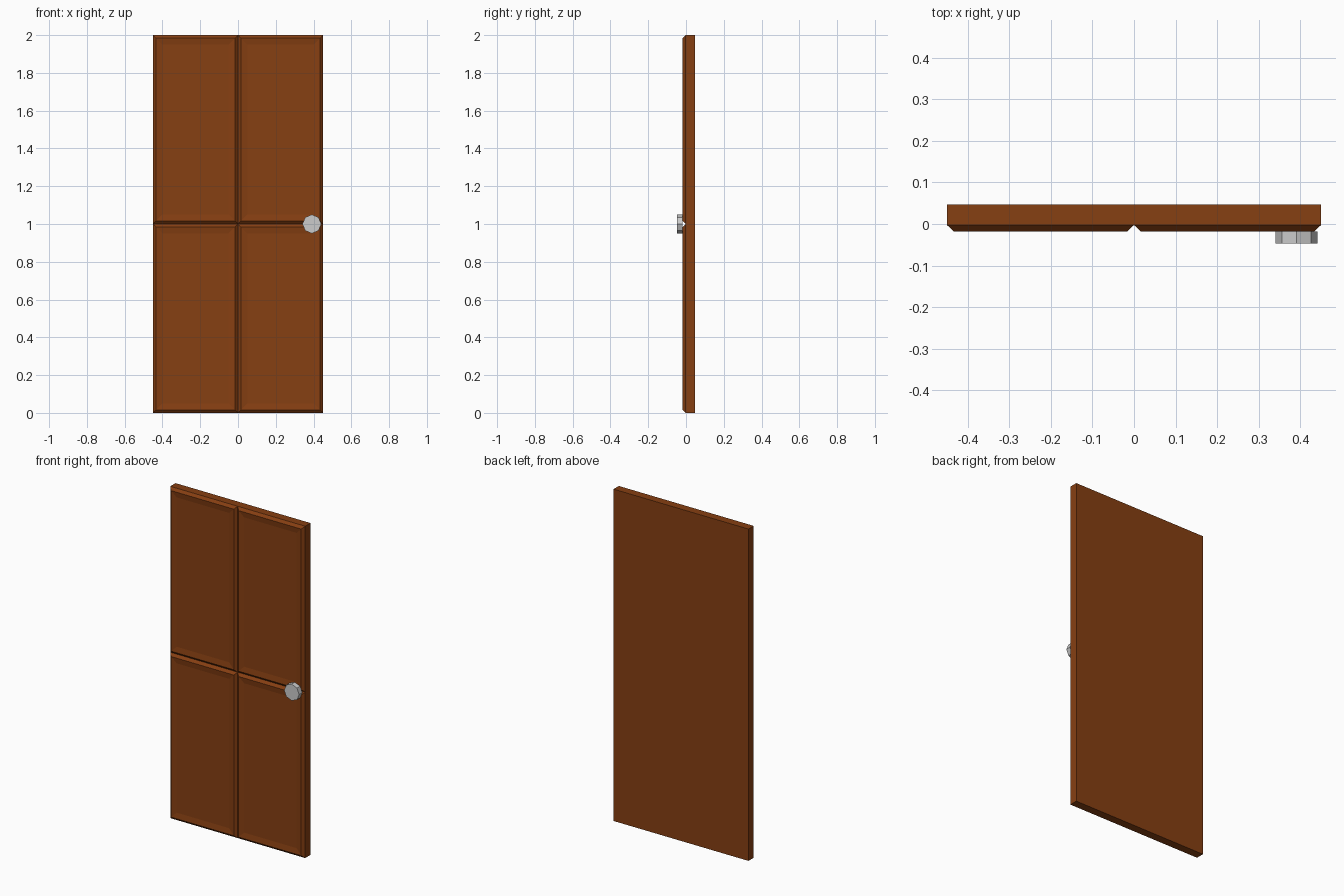
import bpy, bmesh
from math import radians
from mathutils import Matrix, Vector

if "Cube" in bpy.data.objects:
    bpy.data.objects.remove(bpy.data.objects["Cube"])

W, H = 0.9, 2.0
BACK, FACE, KNOB_Y = 0.0475, -0.0025, -0.0325
BEVEL, DEPTH = 0.016, 0.015


def add_object(name, bm, color=None):
    mesh = bpy.data.meshes.new(name)
    bm.to_mesh(mesh)
    bm.free()
    obj = bpy.data.objects.new(name, mesh)
    bpy.context.collection.objects.link(obj)
    if color:
        mat = bpy.data.materials.new(name + "_material")
        mat.diffuse_color = color
        mat.use_nodes = True
        mat.node_tree.nodes["Principled BSDF"].inputs["Base Color"].default_value = mat.diffuse_color
        mesh.materials.append(mat)
    return obj


# Door leaf: 2 x 2 front cells extruded back into a slab
bm = bmesh.new()
place = (Matrix.Translation((0, FACE, H / 2)) @ Matrix.Rotation(radians(90), 4, 'X')
         @ Matrix.Diagonal((W / 2, H / 2, 1, 1)))
bmesh.ops.create_grid(bm, x_segments=2, y_segments=2, size=1, matrix=place)
panels = list(bm.faces)
rim = [e for e in bm.edges if e.is_boundary]
ext = bmesh.ops.extrude_edge_only(bm, edges=rim)["geom"]
back_verts = [g for g in ext if isinstance(g, bmesh.types.BMVert)]
bmesh.ops.translate(bm, verts=back_verts, vec=Vector((0, BACK - FACE, 0)))
bmesh.ops.holes_fill(bm, edges=[e for e in bm.edges if e.is_boundary], sides=0)
bmesh.ops.recalc_face_normals(bm, faces=bm.faces[:])

# Panels: bevelled raised border, then a shallow sloping recess
bmesh.ops.inset_individual(bm, faces=panels, thickness=BEVEL, depth=DEPTH,
                           use_even_offset=True)
bmesh.ops.inset_individual(bm, faces=panels, thickness=0.034, depth=-0.005,
                           use_even_offset=True)
add_object("door_leaf", bm, (0.24, 0.05, 0.006, 1))

# Knob: eight-sided disc on the front
bm = bmesh.new()
bmesh.ops.create_cone(bm, cap_ends=True, segments=8, radius1=0.05, radius2=0.05,
                      depth=0.03,
                      matrix=Matrix.Translation((0.391, KNOB_Y, 1.0))
                      @ Matrix.Rotation(radians(90), 4, 'X'))
add_object("door_knob", bm)
